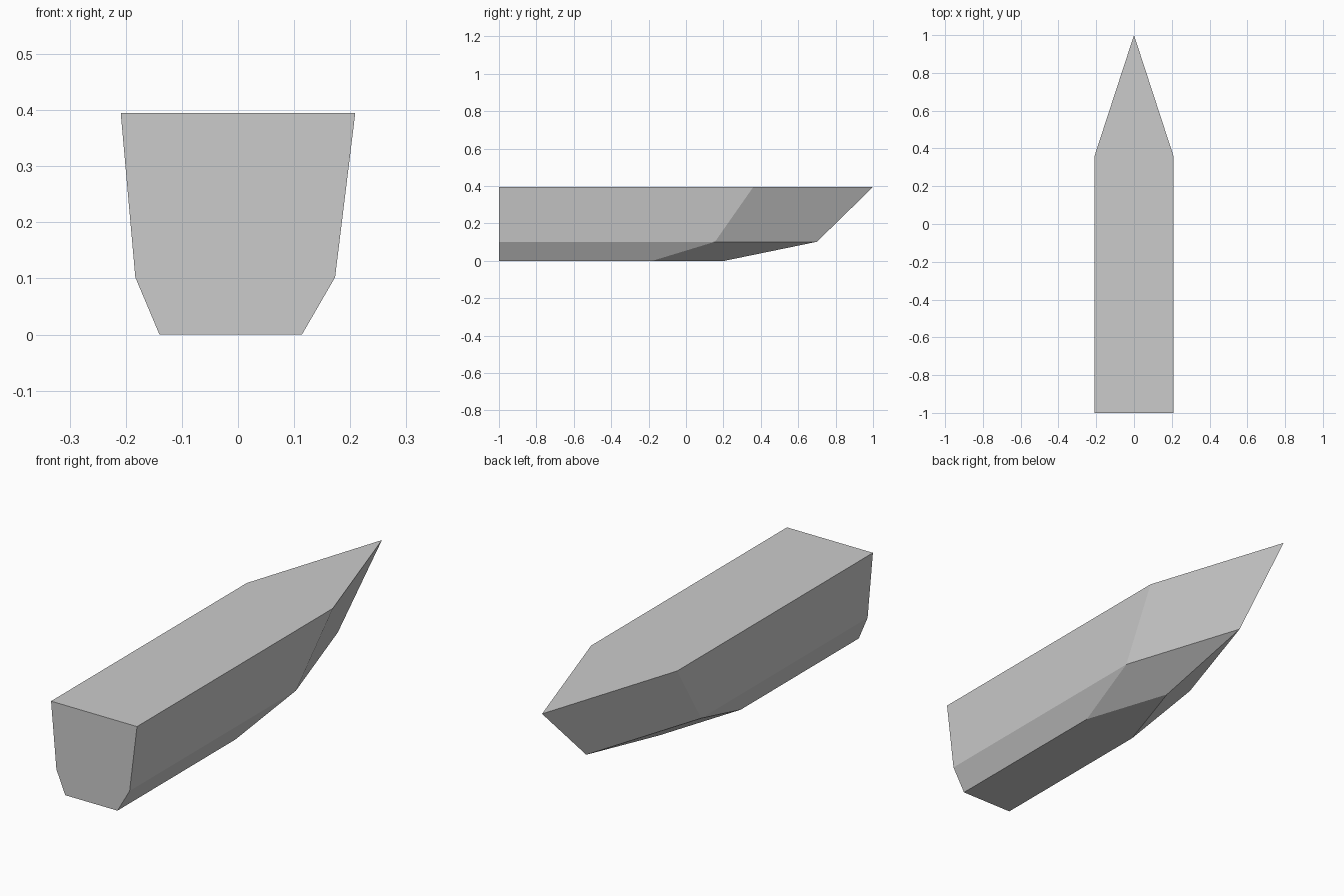
import bpy
import bmesh

cube = bpy.data.objects.get("Cube")
if cube:
    bpy.data.objects.remove(cube, do_unlink=True)

# Hull paint
grey = bpy.data.materials.new("hull grey")
grey.use_nodes = True
colour = (0.6, 0.6, 0.6, 1)
grey.diffuse_color = colour
grey.node_tree.nodes["Principled BSDF"].inputs["Base Color"].default_value = colour

STERN = -1.0
# Waterlines from keel to deck: height, centre x, half width, shoulder y, bow y
waterlines = [
    (0.0, -0.013, 0.127, -0.18, 0.205),
    (0.102, -0.005, 0.178, 0.155, 0.70),
    (0.395, 0.0, 0.209, 0.36, 1.0),
]


def outline(bm, z, centre, half, shoulder, bow):
    """Pointed five-sided outline, anticlockwise from the right stern corner."""
    left, right = centre + half, centre - half
    points = [(right, STERN), (left, STERN), (left, shoulder),
              (centre, bow), (right, shoulder)]
    return [bm.verts.new((x, y, z)) for x, y in points]


# Hull: stacked outlines joined by side panels, with a flat keel and deck
bm = bmesh.new()
rings = [outline(bm, *line) for line in waterlines]
for lower, upper in zip(rings, rings[1:]):
    for i in range(len(lower)):
        j = (i + 1) % len(lower)
        bm.faces.new((lower[i], lower[j], upper[j], upper[i]))
bm.faces.new(rings[0][::-1])
bm.faces.new(rings[-1])
bmesh.ops.recalc_face_normals(bm, faces=bm.faces[:])

mesh = bpy.data.meshes.new("hull")
bm.to_mesh(mesh)
bm.free()
mesh.materials.append(grey)
hull = bpy.data.objects.new("hull", mesh)
bpy.context.collection.objects.link(hull)
